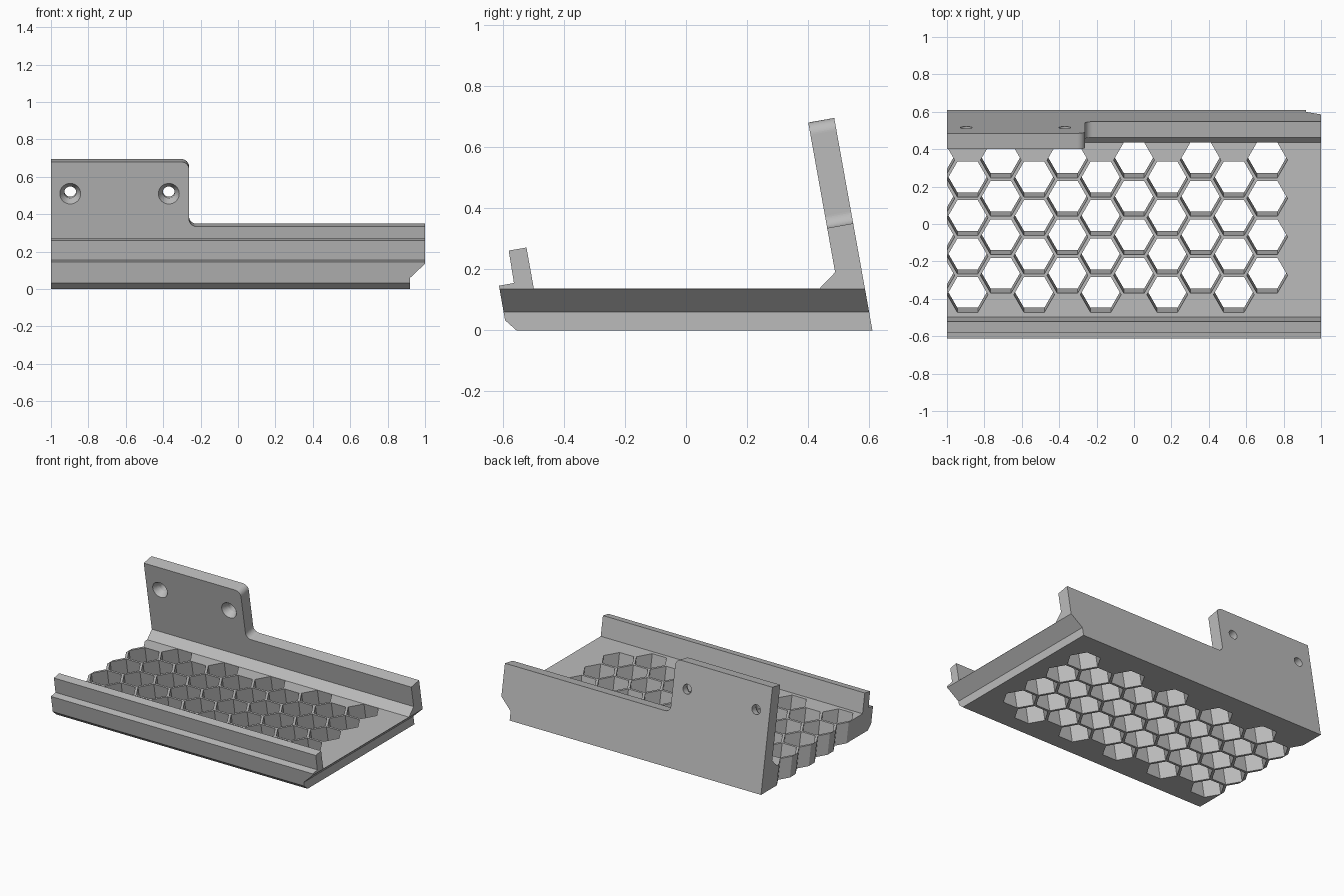
import bpy, bmesh
from math import sin, cos, pi, sqrt
from mathutils import Vector

cube = bpy.data.objects.get("Cube")
if cube:
    bpy.data.objects.remove(cube, do_unlink=True)

LEAN = 0.18                                  # forward lean of the back wall
ACROSS = Vector((0, 1, LEAN)).normalized()   # through the wall thickness

grey = bpy.data.materials.new("plain_grey")
grey.use_nodes = True
colour = (0.5, 0.5, 0.5, 1)
grey.diffuse_color = colour
grey.node_tree.nodes["Principled BSDF"].inputs["Base Color"].default_value = colour


def loft(bm, rings):
    """Closed solid through a stack of point rings."""
    rows = [[bm.verts.new(p) for p in ring] for ring in rings]
    n = len(rows[0])
    for a, b in zip(rows, rows[1:]):
        for i in range(n):
            j = (i + 1) % n
            bm.faces.new((a[i], a[j], b[j], b[i]))
    bm.faces.new(rows[0][::-1])
    bm.faces.new(rows[-1])


def solid(name, stacks):
    bm = bmesh.new()
    for rings in stacks:
        loft(bm, rings)
    bmesh.ops.recalc_face_normals(bm, faces=bm.faces)
    mesh = bpy.data.meshes.new(name)
    bm.to_mesh(mesh)
    bm.free()
    mesh.materials.append(grey)
    obj = bpy.data.objects.new(name, mesh)
    bpy.context.collection.objects.link(obj)
    return obj


def prism(points, offset):
    return [points, [p + offset for p in points]]


def arc(cx, cz, r, start, end, steps=12):
    angles = [start + (end - start) * i / steps for i in range(steps + 1)]
    return [(cx + r * cos(a), cz + r * sin(a)) for a in angles]


# Tray: floor, front lip and leaning back wall in one section
section = [(-0.555, 0), (0.61, 0), (0.485, 0.695), (0.40, 0.68), (0.488, 0.19),
           (0.437, 0.137), (-0.498, 0.137), (-0.522, 0.271), (-0.58, 0.261),
           (-0.563, 0.155), (-0.612, 0.146), (-0.592, 0.033)]
tray = solid("mounting_tray",
             [prism([Vector((-1, y, z)) for y, z in section], Vector((2, 0, 0)))])

# Lowered stretch of the back wall, with rounded corners beside the tall tab
low, edge, r, top = 0.35, -0.262, 0.04, 0.695
outline = [(1.1, low)] + arc(edge + r, low + r, r, 1.5 * pi, pi)
outline += arc(edge - r, top - r, r, 0, pi / 2) + [(edge - r, 0.85), (1.1, 0.85)]
wall_cut = solid("wall_cutter", [prism(
    [Vector((x, 0.61 - LEAN * z, z)) - ACROSS * 0.2 for x, z in outline],
    ACROSS * 0.3)])

# Sloped undercut along the left end
undercut = [(0.92, -0.1), (0.92, 0.06), (1.1, 0.23), (1.1, -0.1)]
end_cut = solid("end_cutter", [prism(
    [Vector((x, -1, z)) for x, z in undercut], Vector((0, 2, 0)))])

# Honeycomb openings, leaning like the back wall
PITCH = 0.2055
STEP = PITCH * sqrt(3) / 2
RADIUS = 0.109
cells = []
for col in range(-6, 5):
    for row in range(4):
        cx = col * STEP
        cy = 0.366 - PITCH * (row + 0.5 * (col % 2))
        cells.append([[Vector((cx + RADIUS * cos(k * pi / 3),
                               cy + RADIUS * sin(k * pi / 3) - LEAN * z, z))
                       for k in range(6)] for z in (-0.05, 0.16)])
cell_cut = solid("honeycomb_cutter", cells)

# Countersunk screw holes through the tab
side = Vector((1, 0, 0))
up = side.cross(ACROSS)
holes = []
for x in (-0.897, -0.37):
    centre = Vector((x, 0.431, 0.51))
    holes.append([[centre + ACROSS * d + (side * cos(k * pi / 16) + up * sin(k * pi / 16)) * rad
                   for k in range(32)]
                  for d, rad in ((-0.05, 0.056), (0, 0.056), (0.04, 0.032), (0.15, 0.032))])
hole_cut = solid("screw_hole_cutter", holes)

# Carve the tray and discard the cutters
cutters = [wall_cut, end_cut, cell_cut, hole_cut]
for cutter in cutters:
    cutter.hide_render = True
    mod = tray.modifiers.new(cutter.name, 'BOOLEAN')
    mod.operation = 'DIFFERENCE'
    mod.solver = 'EXACT'
    mod.object = cutter
bpy.context.view_layer.update()
carved = bpy.data.meshes.new_from_object(
    tray.evaluated_get(bpy.context.evaluated_depsgraph_get()))
tray.modifiers.clear()
tray.data = carved
carved.name = "mounting_tray"
for cutter in cutters:
    bpy.data.objects.remove(cutter, do_unlink=True)
